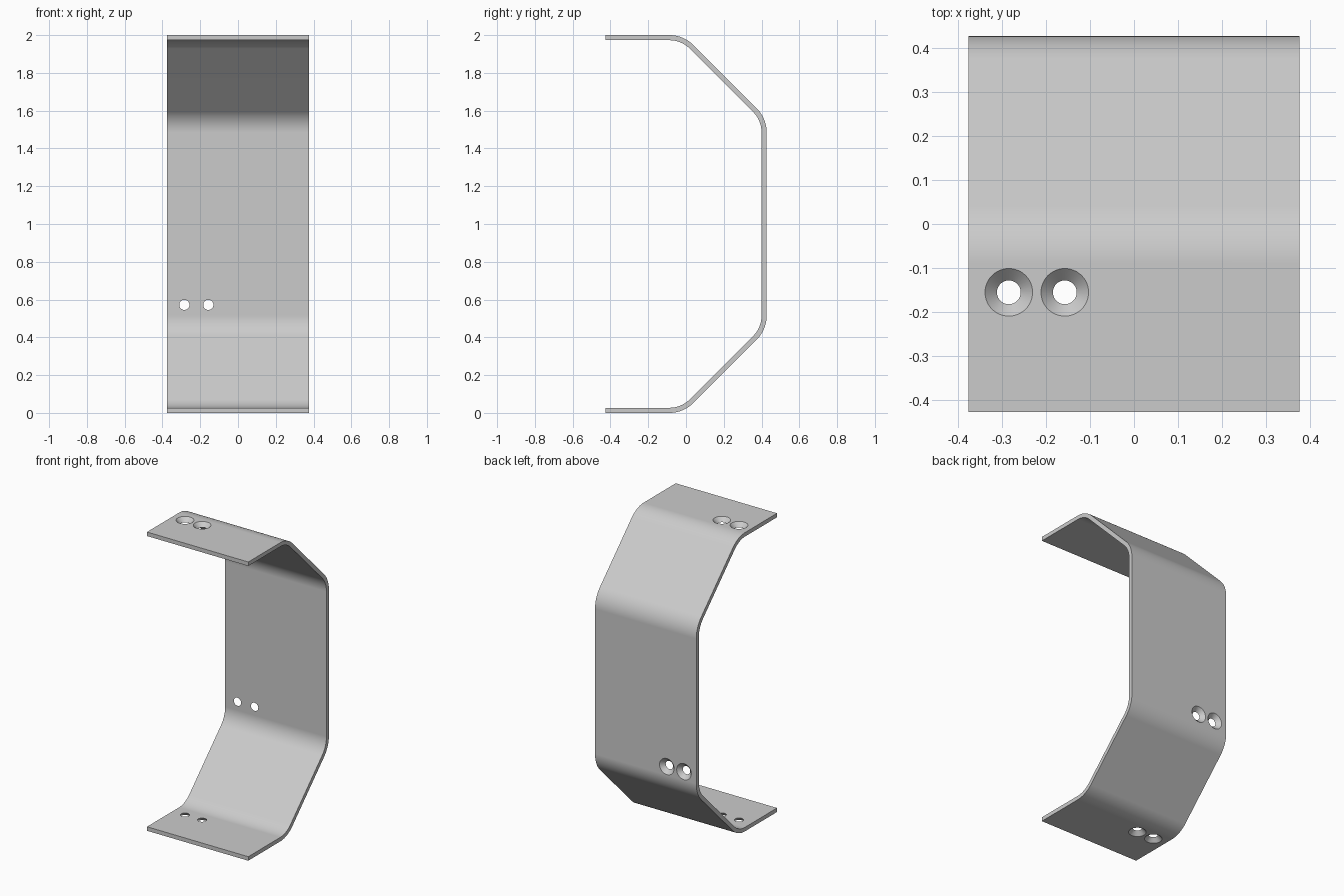
import bpy, bmesh, math
from mathutils import Matrix, Vector

if "Cube" in bpy.data.objects:
    bpy.data.objects.remove(bpy.data.objects["Cube"])

HALF_WIDTH, HALF_DEPTH = 0.375, 0.427
THICK, BEND_R, STEPS = 0.027, 0.18, 10
HOLE_R = 0.027

steel = bpy.data.materials.new("light grey metal")
steel.use_nodes = True
colour = (0.6, 0.6, 0.6, 1)
steel.diffuse_color = colour
steel.node_tree.nodes["Principled BSDF"].inputs["Base Color"].default_value = colour


def make_object(name, bm):
    bmesh.ops.recalc_face_normals(bm, faces=bm.faces[:])
    mesh = bpy.data.meshes.new(name)
    bm.to_mesh(mesh)
    bm.free()
    mesh.materials.append(steel)
    obj = bpy.data.objects.new(name, mesh)
    bpy.context.collection.objects.link(obj)
    return obj


def arc(cy, cz, radius, start):
    """Eighth-turn bend, from start degrees downwards."""
    angles = [math.radians(start - 45 * i / STEPS) for i in range(STEPS + 1)]
    return [(cy + radius * math.cos(a), cz + radius * math.sin(a)) for a in angles]


def profile(inset):
    """Side profile of the strap, pushed inward by inset."""
    r = BEND_R - inset
    upper = [(-HALF_DEPTH, 2 - inset)]
    upper += arc(-0.088, 2 - BEND_R, r, 90)
    upper += arc(HALF_DEPTH - BEND_R, 1.485, r, 45)
    return upper + [(y, 2 - z) for y, z in reversed(upper)]


# Bent strap
bm = bmesh.new()
rows = [[bm.verts.new((x, y, z)) for y, z in profile(inset)]
        for x, inset in ((-HALF_WIDTH, 0), (HALF_WIDTH, 0),
                         (HALF_WIDTH, THICK), (-HALF_WIDTH, THICK))]
for k in range(4):
    a, b = rows[k], rows[(k + 1) % 4]
    for i in range(len(a) - 1):
        bm.faces.new((a[i], a[i + 1], b[i + 1], b[i]))
for end in (0, -1):
    bm.faces.new([row[end] for row in rows])
bracket = make_object("bent_bracket", bm)

# Countersunk screw holes, wide on the outer side
bm = bmesh.new()
over = 0.01
spots = [((-0.155, 2), (0, 0, 1)), ((-0.155, 0), (0, 0, -1)),
         ((HALF_DEPTH, 0.572), (0, 1, 0))]
for (y, z), direction in spots:
    normal = Vector(direction)
    turn = Vector((0, 0, 1)).rotation_difference(normal).to_matrix().to_4x4()
    for x in (-0.284, -0.157):
        centre = Vector((x, y, z)) - normal * THICK / 2
        bmesh.ops.create_cone(
            bm, cap_ends=True, segments=48, radius1=HOLE_R - over,
            radius2=HOLE_R + THICK + over, depth=THICK + 2 * over,
            matrix=Matrix.Translation(centre) @ turn)
cutter = make_object("hole_cutter", bm)
cutter.hide_render = True

bpy.ops.object.select_all(action='DESELECT')
bpy.context.view_layer.objects.active = bracket
bracket.select_set(True)
cut = bracket.modifiers.new("holes", 'BOOLEAN')
cut.operation, cut.solver, cut.object = 'DIFFERENCE', 'EXACT', cutter
bpy.ops.object.modifier_apply(modifier=cut.name)
bpy.data.objects.remove(cutter)

# Smooth bends, crisp edges
bpy.ops.object.shade_smooth_by_angle(angle=math.radians(30))
weighted = bracket.modifiers.new("flat panels", 'WEIGHTED_NORMAL')
weighted.keep_sharp = True
